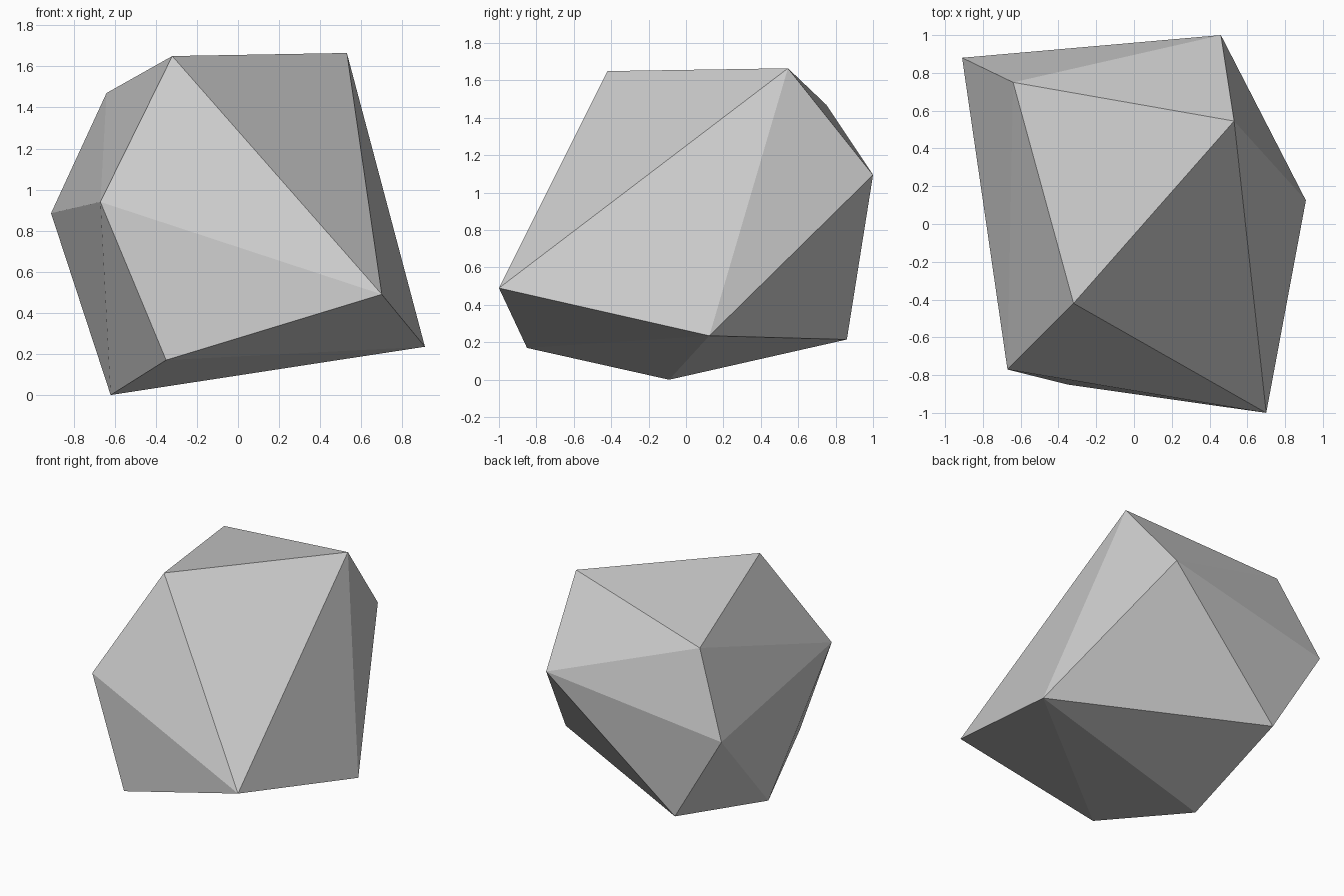
import bpy
import bmesh

# Remove only the default cube
cube = bpy.data.objects.get("Cube")
if cube:
    bpy.data.objects.remove(cube, do_unlink=True)

# Corner points of the faceted boulder, by region
crown = [(-0.32, -0.42, 1.65), (0.53, 0.545, 1.665), (-0.64, 0.75, 1.47)]
waist = [(-0.91, 0.88, 0.885), (0.46, 1.0, 1.095), (-0.67, -0.77, 0.94),
         (0.70, -1.0, 0.49)]
base = [(0.91, 0.125, 0.235), (-0.35, -0.85, 0.17), (-0.51, 0.86, 0.215),
        (-0.62, -0.09, 0.0)]

# Flat-sided solid wrapped around the corners
bm = bmesh.new()
for corner in crown + waist + base:
    bm.verts.new(corner)
bmesh.ops.convex_hull(bm, input=bm.verts[:])
bmesh.ops.recalc_face_normals(bm, faces=bm.faces[:])
for face in bm.faces:
    face.smooth = False
mesh = bpy.data.meshes.new("boulder")
bm.to_mesh(mesh)
bm.free()

# Plain stone colour
stone = bpy.data.materials.new("light grey stone")
stone.use_nodes = True
colour = (0.6, 0.6, 0.6, 1.0)
stone.diffuse_color = colour
stone.node_tree.nodes["Principled BSDF"].inputs["Base Color"].default_value = colour
mesh.materials.append(stone)

boulder = bpy.data.objects.new("boulder", mesh)
bpy.context.collection.objects.link(boulder)
